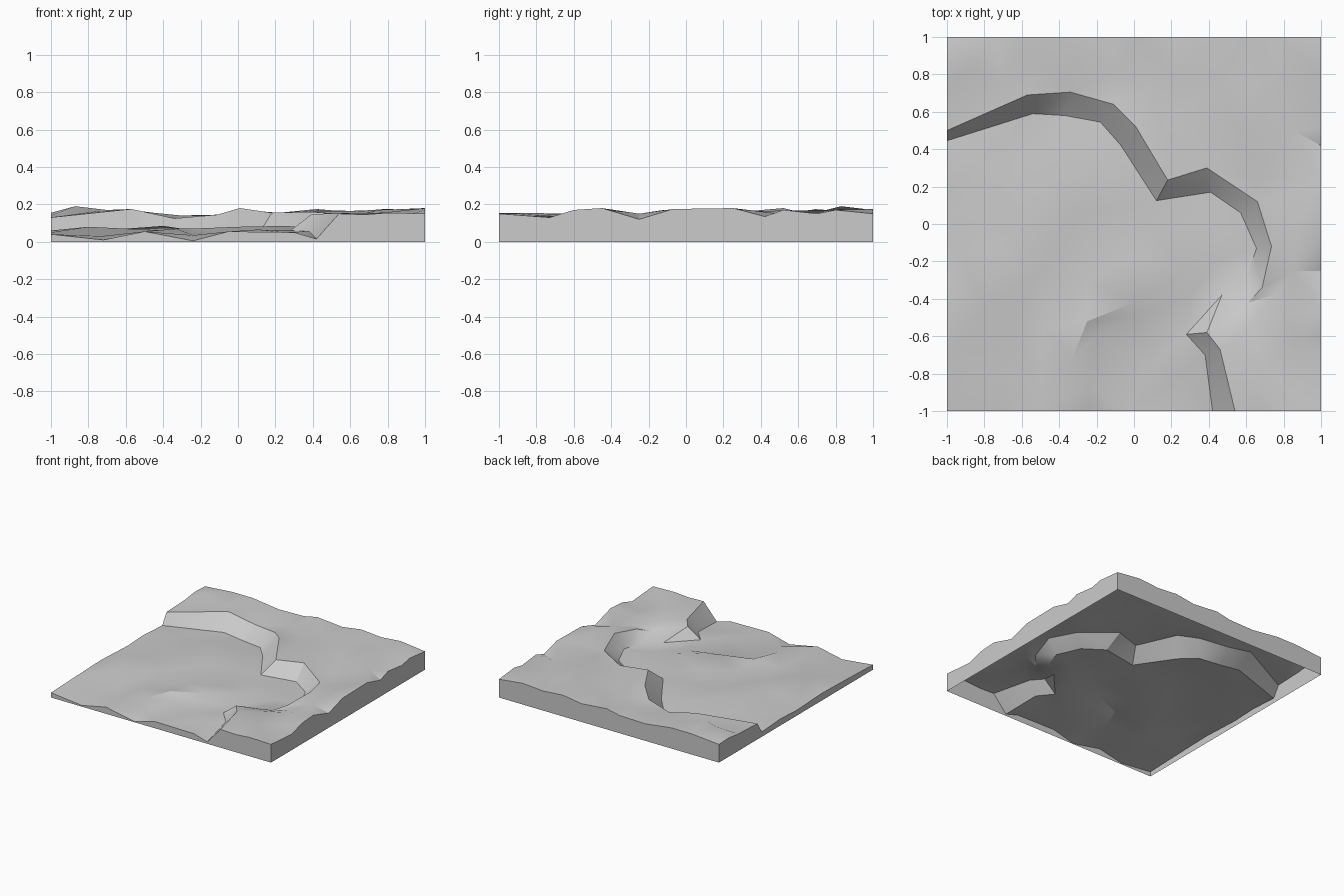
import bpy
import bmesh
import math
from mathutils import Vector
from mathutils.geometry import delaunay_2d_cdt

default_cube = bpy.data.objects.get("Cube")
if default_cube:
    bpy.data.objects.remove(default_cube, do_unlink=True)


def make_material(name, colour):
    material = bpy.data.materials.new(name)
    material.use_nodes = True
    material.diffuse_color = colour
    shader = material.node_tree.nodes["Principled BSDF"]
    shader.inputs["Base Color"].default_value = colour
    return material


def edge_along_x(y, profile):
    """Turn (x, height) pairs into points on the front or back border."""
    return [(x, y, height) for x, height in profile]


def edge_along_y(x, profile):
    """Turn (y, height) pairs into points on the left or right border."""
    return [(x, y, height) for y, height in profile]


# Cliff: upper rim and lower foot, both running from the -x side to the front
cliff_rim = [
    (-1, .5, .13), (-.57, .69, .175), (-.34, .705, .125), (-.11, .64, .145),
    (.01, .52, .18), (.18, .235, .155), (.39, .3, .16), (.66, .12, .14),
    (.735, -.12, .17), (.685, -.34, .135), (.61, -.42, .105),
    (.55, -.48, .12), (.39, -.58, .145), (.46, -.67, .15), (.54, -1, .15),
]
cliff_foot = [
    (-1, .445, .04), (-.54, .59, .05), (-.37, .58, .035), (-.18, .545, .04),
    (-.07, .42, .05), (.12, .125, .055), (.41, .17, .06), (.57, .06, .06),
    (.655, -.13, .06), (.6, -.29, .065), (.47, -.38, .065),
    (.28, -.59, .06), (.38, -.7, .055), (.42, -1, .015),
]

# Borders of the tile
front_border = edge_along_x(-1, [
    (-1, .04), (-.72, .01), (-.5, .055), (-.24, .005), (-.05, .055),
    (.3, .05), (.68, .145), (.8, .155), (1, .15),
])
back_border = edge_along_x(1, [
    (-1, .15), (-.75, .17), (-.57, .17), (-.33, .14), (-.1, .145),
    (.02, .17), (.25, .15), (.42, .175), (.6, .16), (.78, .175), (1, .15),
])
plus_x_border = edge_along_y(1, [
    (-.73, .13), (-.6, .17), (-.45, .18), (-.25, .12), (-.07, .175),
    (.25, .18), (.42, .135), (.52, .17), (.7, .15), (.8, .17),
])
minus_x_border = edge_along_y(-1, [
    (-.7, .05), (-.35, .06), (0, .045), (.2, .055), (.75, .14), (.87, .155),
])

# Low ground inside the curve of the cliff
low_ground = [
    (-.8, .3, .055), (-.5, .43, .05), (-.2, .4, .055), (-.65, .25, .045),
    (-.6, 0, .07), (-.4, .25, .085), (-.3, .05, .06), (0, .1, .065),
    (.1, -.05, .05), (.4, 0, .065), (.26, -.25, .085), (0, -.42, .08),
    (-.25, -.52, .07), (-.25, -.3, .045), (0, -.18, .045), (.3, -.39, .05),
    (0, -.5, .045), (-.2, -.6, .035), (-.48, -.55, .045), (-.33, -.72, .07),
    (-.8, -.45, .08), (-.65, -.58, .035), (-.92, -.15, .045),
    (-.75, -.15, .075), (-.5, -.25, .065), (.1, -.75, .065),
    (-.24, -.87, .035), (-.5, -.85, .055), (-.73, -.82, .03),
    (.25, -.8, .05), (.45, -.2, .065),
]

# High ground behind and beside the cliff
high_ground = [
    (-.87, .83, .19), (-.7, .75, .17), (-.5, .85, .16), (-.3, .85, .14),
    (-.1, .8, .14), (.08, .72, .13), (.22, .78, .155), (.25, .6, .15),
    (.15, .5, .155), (.3, .45, .15), (.6, .42, .165), (.65, .25, .145),
    (.63, .75, .15), (.73, .75, .17), (.45, .75, .17), (.85, .5, .15),
    (.88, -.02, .175), (.76, .12, .14), (.85, -.25, .15), (.75, -.38, .13),
    (.62, -.55, .145), (.82, -.47, .16), (.86, -.62, .13), (.7, -.75, .145),
    (.65, -.85, .155), (.85, -.9, .15),
]


def build_terrain(name, breaklines, scattered, material):
    """Triangulate the height points, keeping each breakline as real edges."""
    points, constraints = [], []
    for line in breaklines:
        start = len(points)
        points += line
        constraints += [(i, i + 1) for i in range(start, len(points) - 1)]
    for group in scattered:
        points += group
    flat = [Vector((x, y)) for x, y, height in points]
    verts, _, faces, sources, _, _ = delaunay_2d_cdt(
        flat, constraints, [], 0, 1e-5)

    bm = bmesh.new()
    for position, source in zip(verts, sources):
        height = points[source[0]][2] if source else .1
        bm.verts.new((position.x, position.y, height))
    bm.verts.ensure_lookup_table()
    for face in faces:
        bm.faces.new([bm.verts[i] for i in face])

    # Side walls drop from the border to the ground; the underside stays open
    border = [edge for edge in bm.edges if edge.is_boundary]
    walls = bmesh.ops.extrude_edge_only(bm, edges=border)
    for element in walls["geom"]:
        if isinstance(element, bmesh.types.BMVert):
            element.co.z = 0
    bmesh.ops.recalc_face_normals(bm, faces=bm.faces)
    top = max(bm.faces, key=lambda face: face.normal.z ** 2)
    if top.normal.z < 0:
        bmesh.ops.reverse_faces(bm, faces=bm.faces)

    mesh = bpy.data.meshes.new(name)
    bm.to_mesh(mesh)
    bm.free()
    mesh.materials.append(material)
    terrain = bpy.data.objects.new(name, mesh)
    bpy.context.collection.objects.link(terrain)
    return terrain


stone_grey = make_material("stone grey", (.6, .6, .6, 1))
terrain = build_terrain(
    "terrain_tile",
    [cliff_rim, cliff_foot],
    [front_border, back_border, plus_x_border, minus_x_border,
     low_ground, high_ground],
    stone_grey,
)

# Soft slopes with crisp cliff and wall edges
bpy.ops.object.select_all(action="DESELECT")
terrain.select_set(True)
bpy.context.view_layer.objects.active = terrain
bpy.ops.object.shade_smooth_by_angle(angle=math.radians(27))
